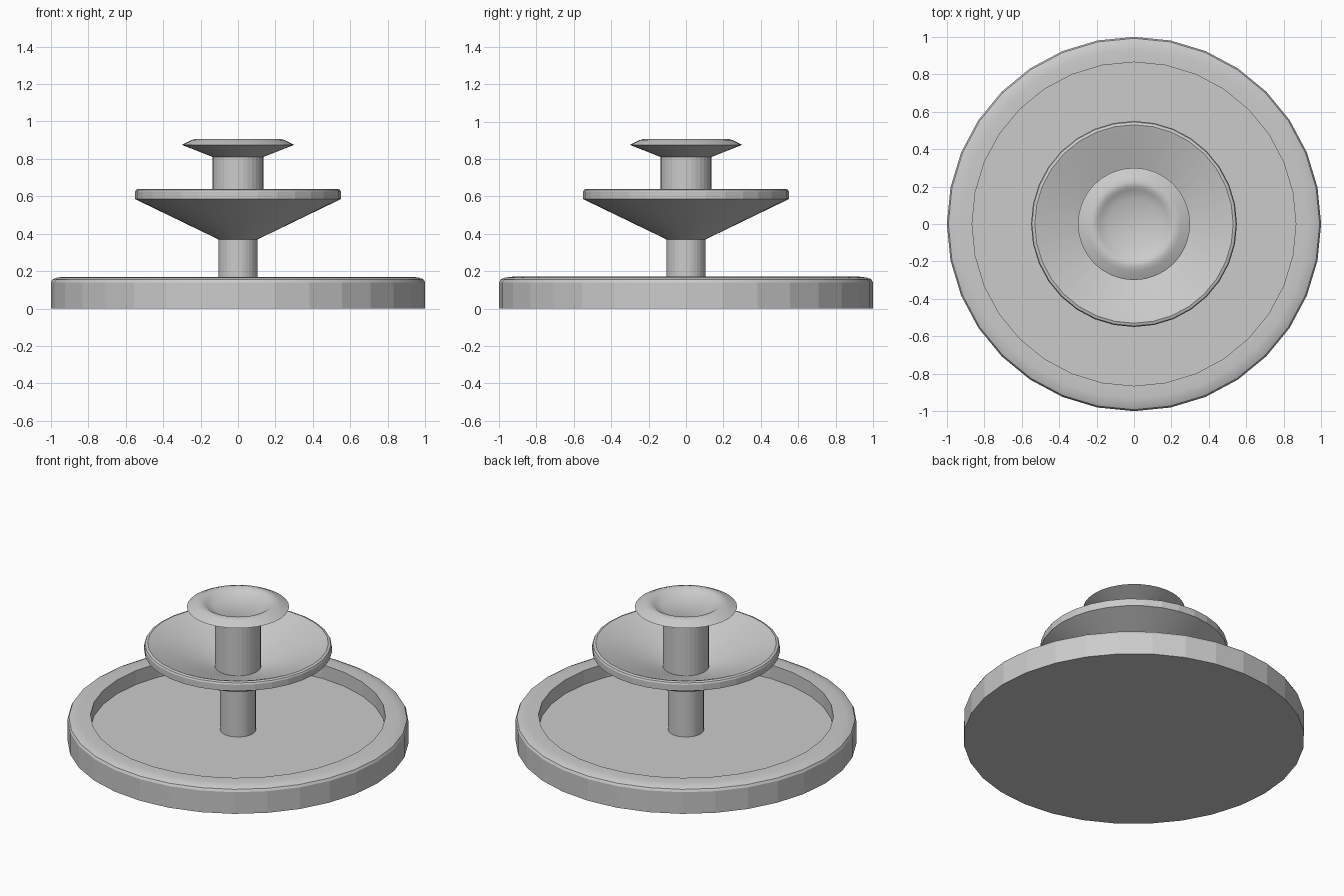
import bpy, bmesh
from math import sin, cos, pi, radians

if "Cube" in bpy.data.objects:
    bpy.data.objects.remove(bpy.data.objects["Cube"])

SIDES = 32


def lathe(name, profile, cap_start=False, cap_end=False):
    """Revolve (radius, z) points, running out, up and back in, around z."""
    bm = bmesh.new()
    rings = [[bm.verts.new((r * cos(2 * pi * i / SIDES), r * sin(2 * pi * i / SIDES), z))
              for i in range(SIDES)] for r, z in profile]
    for low, high in zip(rings, rings[1:]):
        for i in range(SIDES):
            j = (i + 1) % SIDES
            bm.faces.new((low[i], low[j], high[j], high[i]))
    if cap_start:
        bm.faces.new(rings[0][::-1])
    if cap_end:
        bm.faces.new(rings[-1])
    bm.normal_update()
    # Faceted upright walls, smooth slopes and rounded rims
    for f in bm.faces:
        f.smooth = abs(f.normal.z) > 0.05
    for e in bm.edges:
        e.smooth = len(e.link_faces) == 2 and e.calc_face_angle() < radians(30)
    mesh = bpy.data.meshes.new(name)
    bm.to_mesh(mesh)
    bm.free()
    obj = bpy.data.objects.new(name, mesh)
    bpy.context.collection.objects.link(obj)
    return obj


# Wide basin with rounded outer rim and sunken floor
lathe("basin", [(1.0, 0.0), (1.0, 0.14), (0.992, 0.155), (0.97, 0.165), (0.93, 0.17),
                (0.865, 0.17), (0.865, 0.08), (0.105, 0.08)], cap_start=True)

# Lower column
lathe("lower_stem", [(0.105, 0.08), (0.105, 0.37)])

# Middle dish: cone underneath, short upright rim, shallow hollow
lathe("middle_bowl", [(0.105, 0.37), (0.55, 0.585), (0.55, 0.625), (0.545, 0.635),
                      (0.53, 0.64), (0.51, 0.634), (0.135, 0.49)])

# Upper column
lathe("upper_stem", [(0.135, 0.49), (0.135, 0.81)])

# Small top dish with bevelled lip
lathe("top_bowl", [(0.135, 0.81), (0.30, 0.875), (0.25, 0.9), (0.225, 0.907),
                   (0.205, 0.905), (0.185, 0.893), (0.135, 0.867)], cap_end=True)
